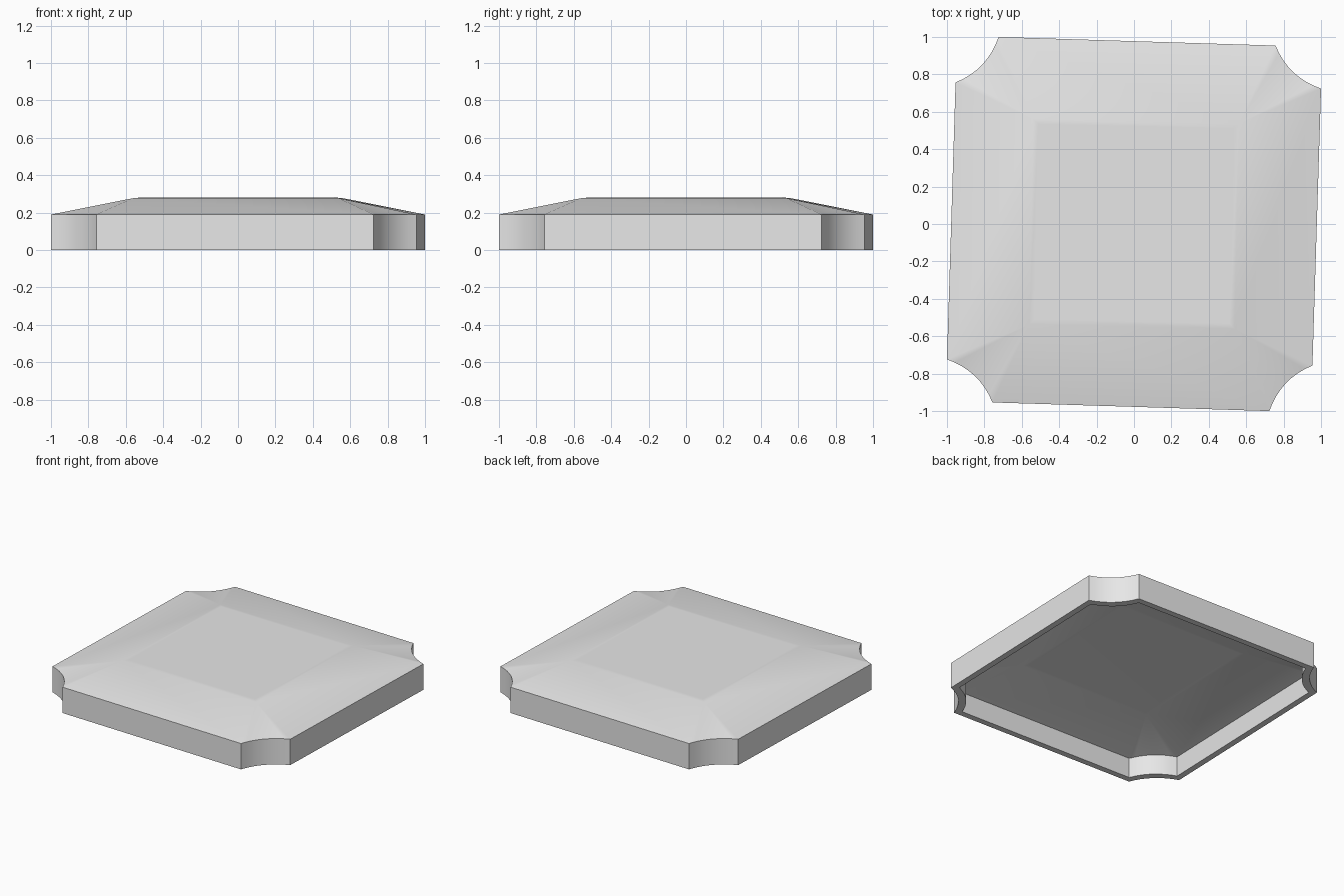
import bpy, bmesh, math
from mathutils import Vector, Matrix

cube = bpy.data.objects.get("Cube")
if cube:
    bpy.data.objects.remove(cube, do_unlink=True)

ARC_STEPS = 8
ARC_START = Vector((0.757, 0.954, 0))
ARC_END = Vector((1.0, 0.724, 0))
ARC_SAG = 0.038
CROWN = Vector((0.55, 0.527, 0))

grey = bpy.data.materials.new("light_grey")
grey.use_nodes = True
grey.diffuse_color = (0.8, 0.8, 0.8, 1)
grey.node_tree.nodes["Principled BSDF"].inputs["Base Color"].default_value = (0.8, 0.8, 0.8, 1)


def corner_points():
    """Scooped corner, curving in towards the centre."""
    inward = Vector((-1, -1, 0)).normalized()
    steps = [i / ARC_STEPS for i in range(ARC_STEPS + 1)]
    return [ARC_START.lerp(ARC_END, t) + inward * ARC_SAG * 4 * t * (1 - t) for t in steps]


def ring(bm, points, scale, z):
    """Repeat corner points clockwise around the four corners."""
    groups = []
    for k in range(4):
        turn = Matrix.Rotation(-k * math.pi / 2, 3, 'Z')
        group = []
        for p in points:
            q = turn @ (p * scale)
            group.append(bm.verts.new((q.x, q.y, z)))
        groups.append(group)
    return groups


def bridge(bm, a, b):
    a, b = sum(a, []), sum(b, [])
    for i in range(len(a)):
        j = (i + 1) % len(a)
        bm.faces.new((a[i], a[j], b[j], b[i]))


def pitched_cap(bm, rim, scale, peak):
    """Four slopes, corner fans and a flat centre with a softened crease."""
    low = ring(bm, [CROWN], scale * 1.02, peak - 0.0025)
    top = ring(bm, [CROWN], scale * 0.97, peak)
    for k in range(4):
        n = (k + 1) % 4
        tip, nxt = low[k][0], low[n][0]
        for p, q in zip(rim[k], rim[k][1:]):
            bm.faces.new((p, q, tip))
        bm.faces.new((rim[k][-1], rim[n][0], nxt, tip))
    bridge(bm, low, top)
    bm.faces.new([g[0] for g in top])


# Hollow shell: outer skin, inner skin and the bottom lip joining them
bm = bmesh.new()
corner = corner_points()
inner = 0.955
outer_base = ring(bm, corner, 1, 0)
outer_rim = ring(bm, corner, 1, 0.19)
inner_base = ring(bm, corner, inner, 0)
inner_rim = ring(bm, corner, inner, 0.147)
bridge(bm, outer_base, outer_rim)
bridge(bm, inner_base, inner_rim)
bridge(bm, outer_base, inner_base)
pitched_cap(bm, outer_rim, 1, 0.28)
pitched_cap(bm, inner_rim, inner, 0.237)
bmesh.ops.recalc_face_normals(bm, faces=bm.faces[:])

mesh = bpy.data.meshes.new("pitched_cap_shell")
bm.to_mesh(mesh)
bm.free()
mesh.materials.append(grey)
shell = bpy.data.objects.new("pitched_cap_shell", mesh)
bpy.context.collection.objects.link(shell)

# Smooth the scoops and soft creases, keeping the hard edges
bpy.ops.object.select_all(action='DESELECT')
shell.select_set(True)
bpy.context.view_layer.objects.active = shell
bpy.ops.object.shade_smooth_by_angle(angle=math.radians(30))
weighted = shell.modifiers.new("even_shading", 'WEIGHTED_NORMAL')
weighted.keep_sharp = True
